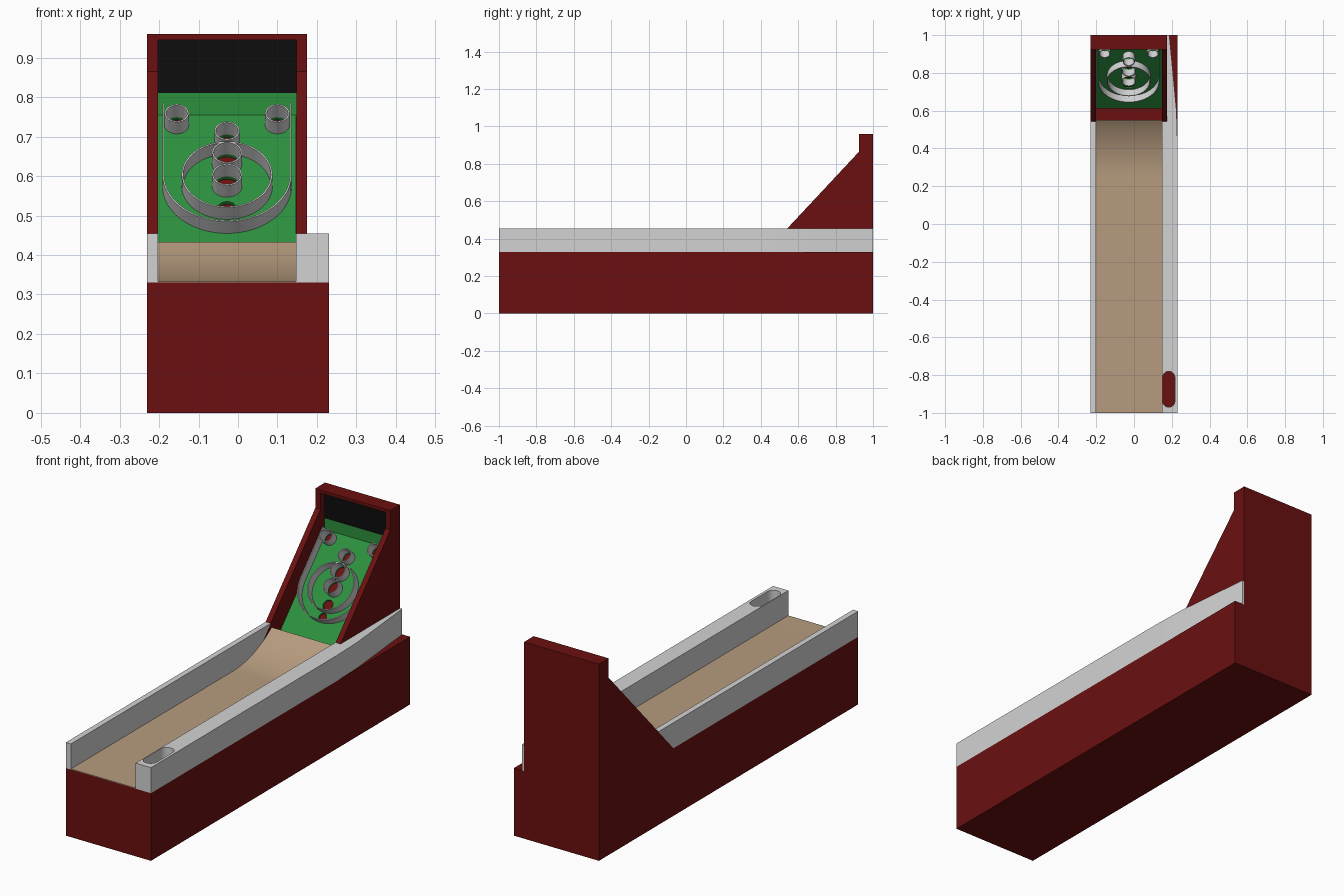
import bpy, bmesh, math
from mathutils import Matrix, Vector
from mathutils.geometry import tessellate_polygon

if "Cube" in bpy.data.objects:
    bpy.data.objects.remove(bpy.data.objects["Cube"])


def material(name, rgb):
    m = bpy.data.materials.new(name)
    m.diffuse_color = (*rgb, 1)
    m.use_nodes = True
    m.node_tree.nodes["Principled BSDF"].inputs["Base Color"].default_value = m.diffuse_color
    return m


RED = material("dark_red", (0.145, 0.005, 0.005))
WHITE = material("off_white", (0.65, 0.65, 0.65))
TAN = material("tan_wood", (0.47, 0.33, 0.21))
GREEN = material("green", (0.026, 0.28, 0.048))
BLACK = material("black", (0.004, 0.004, 0.004))

FLAT = Matrix.Identity(4)                       # outline in x, y; extruded along z
SIDE = Matrix(((0, 0, 1, 0), (1, 0, 0, 0), (0, 1, 0, 0), (0, 0, 0, 1)))  # outline in y, z


def prism(name, loops, lo, hi, mat, frame=FLAT):
    """Extrude an outline (first loop) with holes (other loops) from lo to hi."""
    flat = [p for loop in loops for p in loop]
    n = len(flat)
    verts = [frame @ Vector((*p, h)) for h in (lo, hi) for p in flat]
    if len(loops) == 1:
        caps = [tuple(range(n))]
    else:
        caps = [tuple(t) for t in tessellate_polygon(
            [[Vector((*p, 0)) for p in loop] for loop in loops])]
    faces = caps + [tuple(i + n for i in reversed(c)) for c in caps]
    start = 0
    for loop in loops:
        k = len(loop)
        for i in range(k):
            a, b = start + i, start + (i + 1) % k
            faces.append((a, b, b + n, a + n))
        start += k
    mesh = bpy.data.meshes.new(name)
    mesh.from_pydata(verts, [], faces)
    bm = bmesh.new()
    bm.from_mesh(mesh)
    bmesh.ops.recalc_face_normals(bm, faces=bm.faces)
    bm.to_mesh(mesh)
    bm.free()
    mesh.materials.append(mat)
    mesh.shade_smooth()
    mesh.set_sharp_from_angle(angle=math.radians(30))
    obj = bpy.data.objects.new(name, mesh)
    bpy.context.collection.objects.link(obj)
    return obj


def rect(x0, x1, y0, y1):
    return [(x0, y0), (x1, y0), (x1, y1), (x0, y1)]


def arc(cx, cy, r, a0, a1, n):
    return [(cx + r * math.cos(math.radians(a0 + (a1 - a0) * i / n)),
             cy + r * math.sin(math.radians(a0 + (a1 - a0) * i / n))) for i in range(n + 1)]


def circle(cx, cy, r, n=40):
    return arc(cx, cy, r, 0, 360, n)[:-1]


L_OUT, L_IN, R_IN, R_OUT = -0.23, -0.2025, 0.147, 0.175
XC = (L_IN + R_IN) / 2

# Cabinet base
prism("base", [rect(-0.23, 0.23, -1, 1)], 0, 0.33, RED)

# Lane with a ramp curving up at the far end
ramp = arc(0.25, 0.833, 0.5, -90, -53.2, 16)
prism("lane", [[(-1, 0.33), (-1, 0.333)] + ramp + [(ramp[-1][0], 0.33)]],
      L_IN, R_IN, TAN, SIDE)

# Side rails: the left stops at the tower, the right runs past it and tapers
prism("left_rail", [[(-1, 0.33), (0.425, 0.33), (0.542, 0.455), (-1, 0.455)]],
      L_OUT, L_IN, WHITE, SIDE)
slot = arc(0.184, -0.813, 0.033, 0, 180, 8) + arc(0.184, -0.937, 0.033, 180, 360, 8)
prism("right_rail", [[(R_IN, -1), (0.23, -1), (0.23, 0.43), (0.225, 0.6), (0.187, 1),
                      (R_OUT, 1), (R_OUT, 0.542), (R_IN, 0.542)], slot], 0.33, 0.455, WHITE)

# Tower side panels, back and top
panel = [(0.425, 0.33), (1, 0.33), (1, 0.96), (0.925, 0.96), (0.925, 0.865)]
prism("left_panel", [panel], L_OUT, L_IN, RED, SIDE)
prism("right_panel", [panel], R_IN + 0.001, R_OUT, RED, SIDE)
prism("tower_back", [rect(0.975, 1, 0.33, 0.96)], L_IN, R_IN + 0.001, RED, SIDE)
prism("tower_top", [rect(0.925, 0.975, 0.945, 0.96)], L_IN, R_IN + 0.001, RED, SIDE)
prism("score_panel", [rect(0.957, 0.975, 0.81, 0.945)], L_IN, R_IN + 0.001, BLACK, SIDE)
prism("backsplash", [rect(0.957, 0.975, 0.745, 0.81)], L_IN, R_IN + 0.001, GREEN, SIDE)
prism("board_support", [[(0.615, 0.33), (0.615, 0.376), (0.957, 0.7406), (0.975, 0.7406),
                         (0.975, 0.33)]], L_IN, R_IN + 0.001, RED, SIDE)

# Sloped target board; its frame is centred on the target ring
TILT = math.atan(1.066)
BOARD = Matrix.Translation((XC, 0.787, 0.574)) @ Matrix.Rotation(TILT, 4, 'X')
HALF = (R_IN - L_IN) / 2
WALL, HEIGHT = 0.004, 0.044
cups = [("lower_cup", 0, 0, 0.038), ("middle_cup", 0, 0.077, 0.038),
        ("upper_cup", 0, 0.152, 0.032),
        ("left_corner_cup", -0.1275, 0.213, 0.031), ("right_corner_cup", 0.1275, 0.213, 0.031)]
holes = [circle(x, y, r - WALL, 32) for _, x, y, r in cups]
holes += [circle(0, -0.078, 0.025, 32), circle(0, -0.138, 0.02, 32)]
prism("target_board", [rect(-HALF, HALF, -0.258, 0.249)] + holes, -0.01, 0, GREEN, BOARD)

# Cups and target ring
for name, x, y, r in cups + [("target_ring", 0, 0, 0.115)]:
    n = 64 if r > 0.1 else 32
    prism(name, [circle(x, y, r, n), circle(x, y, r - WALL, n)], 0, HEIGHT, WHITE, BOARD)

# U-shaped outer guard
R = 0.1635
guard = ([(-R, 0.249)] + arc(0, 0, R, 180, 360, 40) + [(R, 0.249), (R - WALL, 0.249)]
         + arc(0, 0, R - WALL, 360, 180, 40) + [(-R + WALL, 0.249)])
prism("outer_guard", [guard], 0, HEIGHT, WHITE, BOARD)
